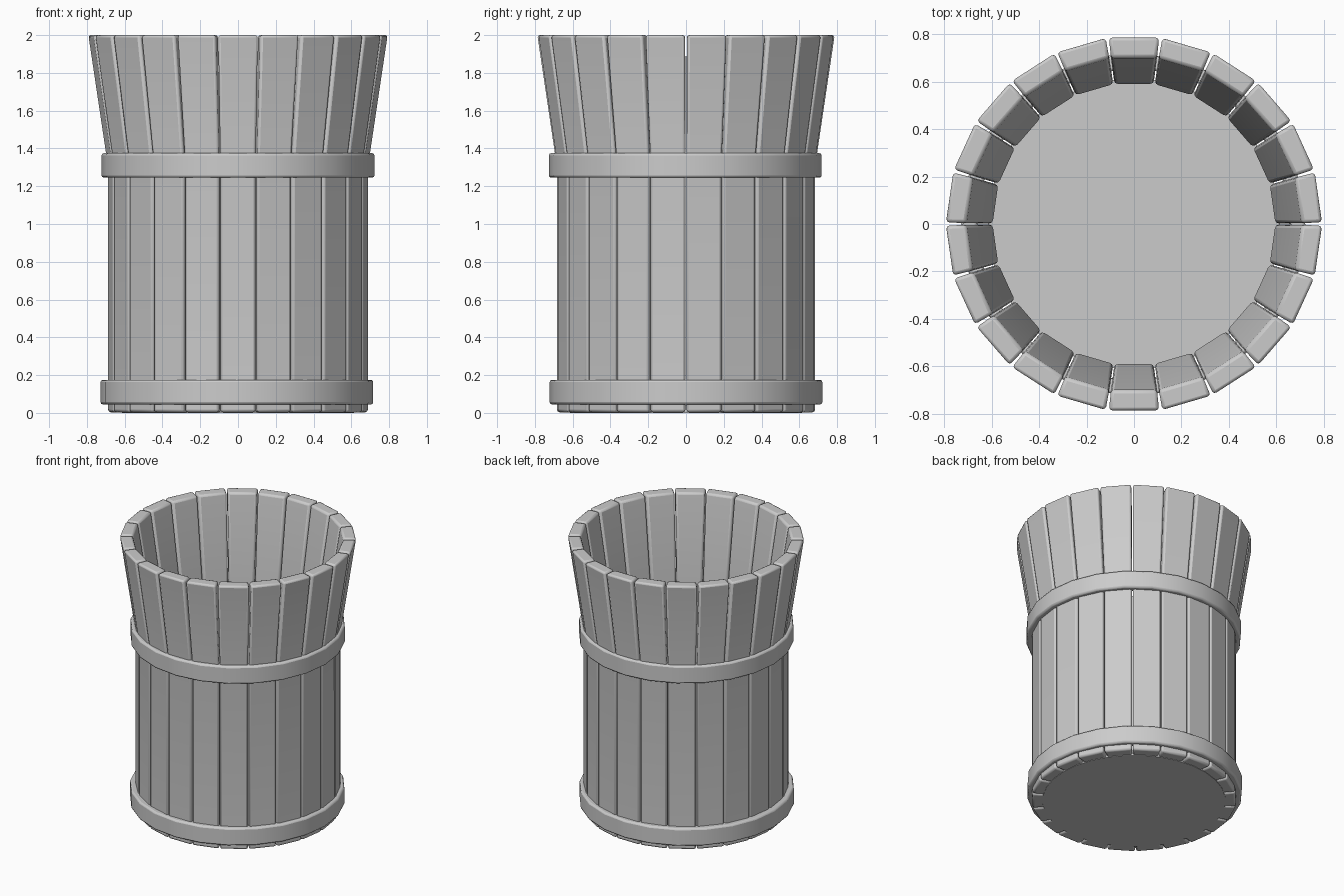
import bpy, bmesh
from math import pi, sin, cos, radians

if "Cube" in bpy.data.objects:
    bpy.data.objects.remove(bpy.data.objects["Cube"])

STAVES = 22


def finish(bm, name, bevel):
    bmesh.ops.recalc_face_normals(bm, faces=bm.faces[:])
    mesh = bpy.data.meshes.new(name)
    bm.to_mesh(mesh)
    bm.free()
    ob = bpy.data.objects.new(name, mesh)
    bpy.context.collection.objects.link(ob)
    if bevel:
        mod = ob.modifiers.new("soft_edges", 'BEVEL')
        mod.width = bevel
        mod.segments = 2
        mod.limit_method = 'ANGLE'
        mod.angle_limit = radians(40)
    bpy.ops.object.select_all(action='DESELECT')
    ob.select_set(True)
    bpy.context.view_layer.objects.active = ob
    bpy.ops.object.shade_smooth_by_angle(angle=radians(35) if bevel else radians(30))
    return ob


# Bent stave section: height, inner radius, outer radius, inner and outer half width
LEVELS = [(0.003, 0.59, 0.683, 0.082, 0.095),
          (1.30, 0.59, 0.683, 0.082, 0.095),
          (2.00, 0.70, 0.787, 0.097, 0.106)]


def stave(index):
    a = pi / 2 + index * 2 * pi / STAVES
    bm = bmesh.new()
    rings = []
    for z, ri, ro, wi, wo in LEVELS:
        rings.append([bm.verts.new((r * cos(a) - w * sin(a), r * sin(a) + w * cos(a), z))
                      for r, w in ((ri, -wi), (ro, -wo), (ro, wo), (ri, wi))])
    bm.faces.new(rings[0])
    bm.faces.new(rings[-1])
    for lo, hi in zip(rings, rings[1:]):
        for k in range(4):
            n = (k + 1) % 4
            bm.faces.new((lo[k], lo[n], hi[n], hi[k]))
    finish(bm, f"stave_{index + 1}", 0.014)


def hoop(name, z0, z1, ri, ro, x=0.0, y=0.0, n=24):
    bm = bmesh.new()
    section = ((ri, z0), (ro, z0), (ro, z1), (ri, z1))
    rings = [[bm.verts.new((x + r * cos(2 * pi * i / n), y + r * sin(2 * pi * i / n), z))
              for r, z in section] for i in range(n)]
    for i in range(n):
        p, q = rings[i], rings[(i + 1) % n]
        for k in range(4):
            m = (k + 1) % 4
            bm.faces.new((p[k], q[k], q[m], p[m]))
    finish(bm, name, 0.012)


# Wall of flared planks
for i in range(STAVES):
    stave(i)

# Two hoops around the wall
hoop("lower_hoop", 0.045, 0.175, 0.66, 0.722, x=-0.006)
hoop("upper_hoop", 1.245, 1.375, 0.66, 0.722, y=-0.004)

# Flat floor closing the bottom
bm = bmesh.new()
bmesh.ops.create_cone(bm, cap_ends=True, segments=32, radius1=0.615, radius2=0.615, depth=0.04)
bmesh.ops.translate(bm, verts=bm.verts[:], vec=(0, 0, 0.02))
finish(bm, "floor", 0)
